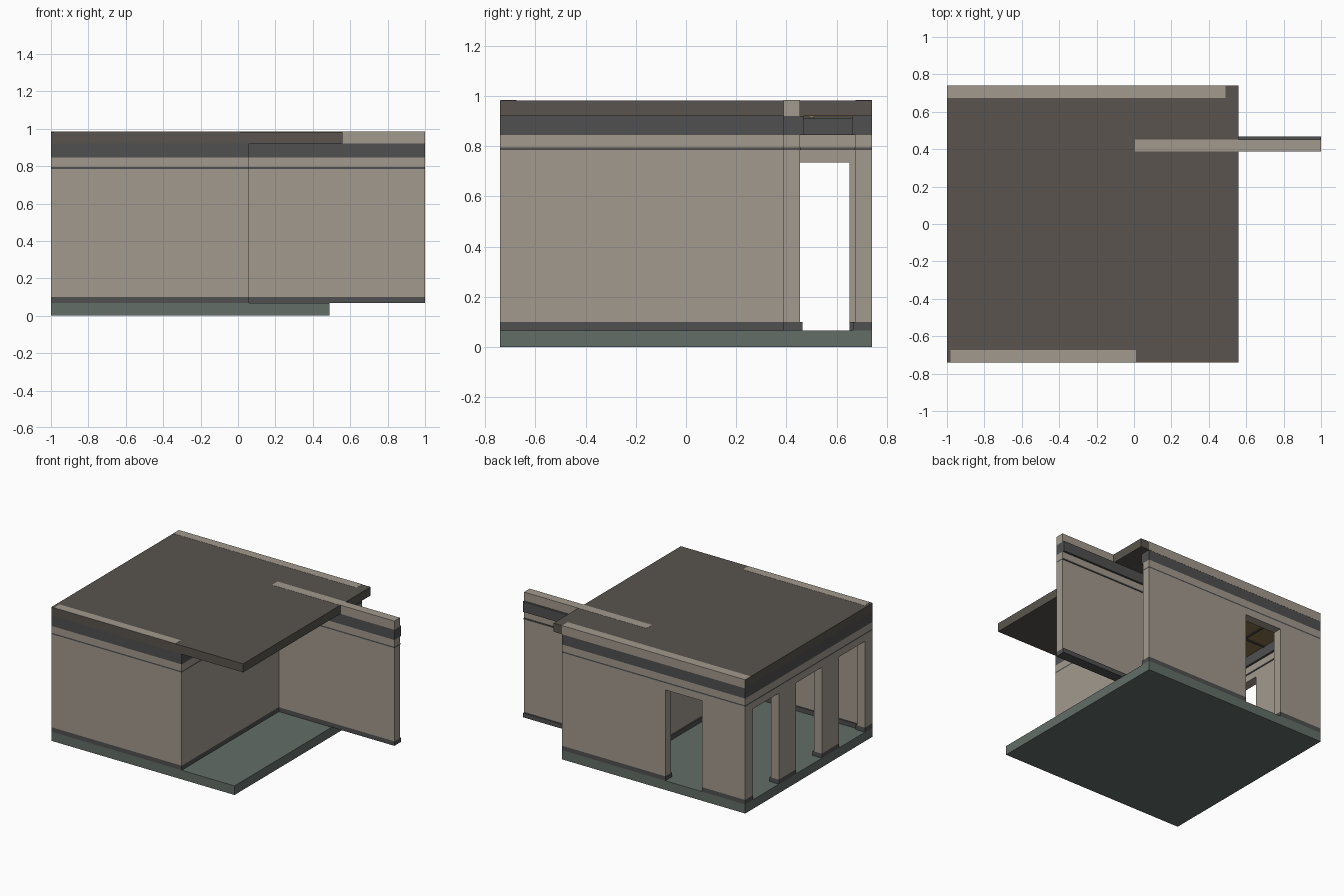
import bpy, bmesh

if "Cube" in bpy.data.objects:
    bpy.data.objects.remove(bpy.data.objects["Cube"])


def material(name, rgb):
    m = bpy.data.materials.new(name)
    m.diffuse_color = (*rgb, 1)
    m.use_nodes = True
    m.node_tree.nodes["Principled BSDF"].inputs["Base Color"].default_value = m.diffuse_color
    return m


PLASTER = material("plaster", (0.36, 0.32, 0.27))
TRIM = material("dark_trim", (0.08, 0.08, 0.082))
ROOF = material("roof_brown", (0.10, 0.088, 0.075))
FLOOR = material("floor_green_grey", (0.125, 0.155, 0.14))
WOOD = material("ceiling_wood", (0.25, 0.17, 0.07))


def boxes(name, specs, mat):
    """One object made of boxes given as (x0, x1, y0, y1, z0, z1)."""
    bm = bmesh.new()
    for x0, x1, y0, y1, z0, z1 in specs:
        verts = bmesh.ops.create_cube(bm, size=1)["verts"]
        for v in verts:
            v.co = ((x0 + x1) / 2 + v.co.x * (x1 - x0),
                    (y0 + y1) / 2 + v.co.y * (y1 - y0),
                    (z0 + z1) / 2 + v.co.z * (z1 - z0))
    mesh = bpy.data.meshes.new(name)
    bm.to_mesh(mesh)
    bm.free()
    mesh.materials.append(mat)
    obj = bpy.data.objects.new(name, mesh)
    bpy.context.collection.objects.link(obj)
    return obj


T = 0.065           # wall thickness
DOOR_TOP = 0.735
BASE, ROOF_Z, TOP = 0.067, 0.92, 0.983


def wall(name, axis, start, end, outer, inward, doors=()):
    """Wall along an axis; trims are flush outside and proud inside."""
    def piece(a, b, z0, z1, proud=0.0):
        lo, hi = sorted((outer, outer + inward * (T + proud)))
        return (a, b, lo, hi, z0, z1) if axis == "x" else (lo, hi, a, b, z0, z1)

    cuts = [start] + [v for d in doors for v in d] + [end]
    spans = list(zip(cuts[::2], cuts[1::2]))
    body = [piece(a, b, 0.10, DOOR_TOP) for a, b in spans]
    body += [piece(start, end, DOOR_TOP, 0.785), piece(start, end, 0.795, 0.845)]
    trim = [piece(a, b, BASE, 0.10, 0.01) for a, b in spans]
    trim += [piece(start, end, 0.785, 0.795, 0.005),
             piece(start, end, 0.845, ROOF_Z, 0.015)]
    boxes(name, body, PLASTER)
    boxes(name + "_trim", trim, TRIM)


# Floor and roof slabs
boxes("floor_slab", [(-1, 0.49, -0.74, 0.74, 0, BASE)], FLOOR)
boxes("roof_slab", [(-1, 0.56, -0.74, 0.74, ROOF_Z, TOP)], ROOF)

# Walls around the L-shaped room and corridor
side_doors = [(c - 0.15, c + 0.15) for c in (-0.5, 0, 0.5)]
wall("left_wall", "y", -0.74, 0.74, -1, 1, side_doors)
wall("back_wall", "x", -1, 0.49, 0.74, -1, [(-0.65, -0.35)])
wall("front_wall", "x", -1, 0.06, -0.74, 1)
wall("inner_wall", "y", -0.74, 0.45, 0.06, -1)
wall("wing_wall", "x", -0.005, 1, 0.388, 1)

# Wall tops showing through the roof slab
boxes("wall_tops", [
    (-1, 0.49, 0.74 - T, 0.741, ROOF_Z, TOP + 0.001),
    (-0.98, 0.01, -0.739, -0.74 + T, ROOF_Z, TOP + 0.001),
    (0.005, 1, 0.388, 0.388 + T, ROOF_Z, TOP + 0.001)], PLASTER)

# Wooden ceiling with thin dark ribs
boxes("ceiling", [(-0.93, 0, -0.67, 0.67, 0.916, ROOF_Z)], WOOD)
ribs = [(x - 0.008, x + 0.008, -0.67, 0.67, 0.911, 0.917)
        for x in (-0.75, -0.5, -0.25)]
ribs += [(-0.93, 0, y - 0.008, y + 0.008, 0.911, 0.917)
         for y in (-0.5, -0.25, 0, 0.25, 0.5)]
boxes("ceiling_ribs", ribs, TRIM)
